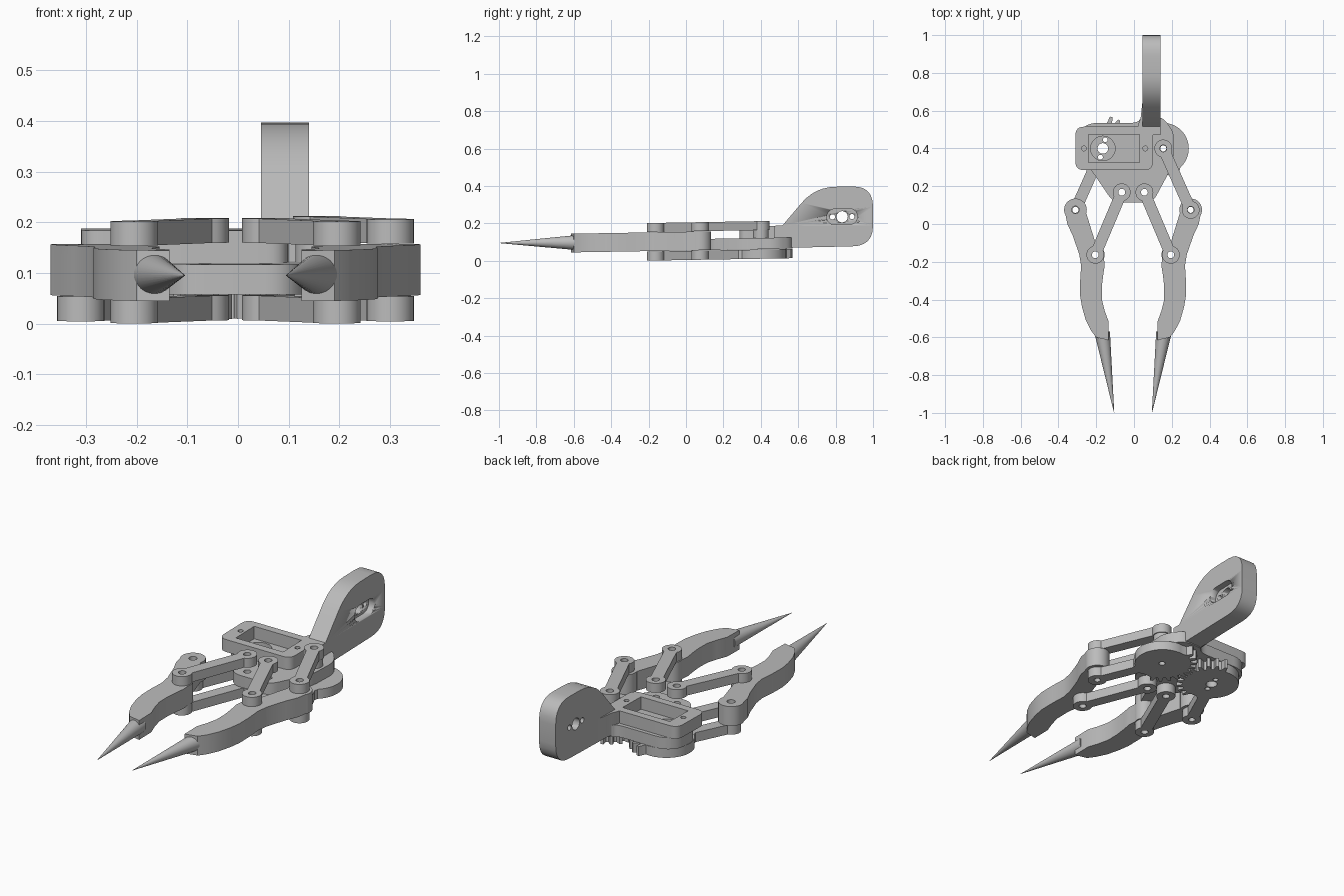
import bpy, bmesh
from math import sin, cos, pi, atan2, hypot, radians
from mathutils import Matrix, Vector

if "Cube" in bpy.data.objects:
    bpy.data.objects.remove(bpy.data.objects["Cube"])

TILT = 0.017      # the whole mechanism leans slightly up toward the back
MID = -0.005      # symmetry line of the mechanism
GREY = (0.5, 0.5, 0.5, 1)

mat = bpy.data.materials.new("plain grey")
mat.use_nodes = True
mat.diffuse_color = GREY
mat.node_tree.nodes["Principled BSDF"].inputs["Base Color"].default_value = GREY


def finish(name, mesh):
    """Lean, shade and link a finished mesh."""
    for v in mesh.vertices:
        v.co.z += TILT * v.co.y
    mesh.materials.clear()
    mesh.materials.append(mat)
    obj = bpy.data.objects.new(name, mesh)
    bpy.context.collection.objects.link(obj)
    bpy.ops.object.select_all(action='DESELECT')
    obj.select_set(True)
    bpy.context.view_layer.objects.active = obj
    bpy.ops.object.shade_smooth_by_angle(angle=radians(30))
    return obj


def arc(c, r, a0, a1, n=20):
    return [(c[0] + r * cos(a0 + (a1 - a0) * i / n),
             c[1] + r * sin(a0 + (a1 - a0) * i / n)) for i in range(n + 1)]


def circle(c, r, n=28):
    return arc(c, r, 0, 2 * pi, n)[:-1]


def rounded(corners, r, n=6):
    """Polygon with every corner eased by distance r."""
    out = []
    for i, p in enumerate(corners):
        p = Vector(p)
        a, b = Vector(corners[i - 1]), Vector(corners[(i + 1) % len(corners)])
        s = p + (a - p).normalized() * min(r, (a - p).length * 0.48)
        e = p + (b - p).normalized() * min(r, (b - p).length * 0.48)
        for k in range(n + 1):
            t = k / n
            out.append(tuple(s * (1 - t) ** 2 + p * 2 * t * (1 - t) + e * t * t))
    return out


def plate(name, loops, z0, z1, matrix=None):
    """Extrude an outline (first loop) with holes (other loops)."""
    cu = bpy.data.curves.new(name, 'CURVE')
    cu.dimensions, cu.fill_mode, cu.extrude = '2D', 'BOTH', (z1 - z0) / 2
    for pts in loops:
        sp = cu.splines.new('POLY')
        sp.points.add(len(pts) - 1)
        for q, p in zip(sp.points, pts):
            q.co = (p[0], p[1], 0, 1)
        sp.use_cyclic_u = True
    tmp = bpy.data.objects.new(name + "_outline", cu)
    mesh = bpy.data.meshes.new_from_object(tmp)
    bpy.data.objects.remove(tmp)
    bpy.data.curves.remove(cu)
    bm = bmesh.new()
    bm.from_mesh(mesh)
    bmesh.ops.remove_doubles(bm, verts=bm.verts, dist=1e-5)
    bmesh.ops.translate(bm, verts=bm.verts, vec=(0, 0, (z0 + z1) / 2))
    if matrix:
        bm.transform(matrix)
    bmesh.ops.recalc_face_normals(bm, faces=bm.faces)
    bm.to_mesh(mesh)
    bm.free()
    return finish(name, mesh)


def link_bar(name, p, q, z0, z1, r=0.047, w=0.03, hole=0.018):
    """Bar with a round eye at each end."""
    a = atan2(q[1] - p[1], q[0] - p[0])
    d = atan2(w, (r * r - w * w) ** 0.5)
    outline = arc(p, r, a + d, a + 2 * pi - d) + arc(q, r, a - pi + d, a + pi - d)
    plate(name, [outline, circle(p, hole), circle(q, hole)], z0, z1)


LOW, HIGH = (0.004, 0.053), (0.157, 0.205)

for side, s in (("right", -1), ("left", 1)):
    def at(d, y):
        return (MID + s * d, y)
    gear_c, outer, inner, lower = at(0.16, 0.4), at(0.305, 0.075), at(0.06, 0.168), at(0.2, -0.163)

    # finger: curved jaw with two pivot holes
    jaw = [(-0.247, 0.055), (-0.195, -0.113)]
    jaw += arc((-0.2, -0.163), 0.05, 1.2, -0.4, 8)
    jaw += [(-0.15, -0.22), (-0.158, -0.27), (-0.165, -0.33), (-0.165, -0.4), (-0.15, -0.46),
            (-0.13, -0.515), (-0.13, -0.615), (-0.195, -0.6), (-0.222, -0.565), (-0.25, -0.51),
            (-0.27, -0.44), (-0.28, -0.38), (-0.28, -0.3), (-0.275, -0.22), (-0.285, -0.16),
            (-0.32, -0.06), (-0.348, 0.0)]
    jaw += arc((-0.305, 0.075), 0.06, -2.6, -2 * pi - 0.35, 20)
    jaw = [(MID - s * x, y) for x, y in jaw]
    plate(side + "_finger", [jaw, circle(outer, 0.02), circle(lower, 0.02)], 0.055, 0.155)

    # pointed claw
    base, tip = Vector((*at(0.163, -0.575), 0.107)), Vector((*at(0.1, -1.0), 0.112))
    axis = tip - base
    bm = bmesh.new()
    bmesh.ops.create_cone(bm, cap_ends=True, segments=32, radius1=0.041, radius2=0.0005,
                          depth=axis.length)
    bm.transform(Matrix.Translation((base + tip) / 2) @ axis.to_track_quat('Z', 'Y').to_matrix().to_4x4())
    me = bpy.data.meshes.new(side + "_claw")
    bm.to_mesh(me)
    bm.free()
    finish(side + "_claw", me)

    # links to the finger
    link_bar(side + "_inner_link_top", inner, lower, *HIGH)
    link_bar(side + "_inner_link_bottom", inner, lower, *LOW)
    start = (Vector(gear_c) * 0.7 + Vector(outer) * 0.3)
    link_bar(side + "_drive_arm", start, outer, *LOW, hole=0.016)

    # gear: plain disc with teeth on the meshing side
    facing = 0 if s < 0 else pi
    pitch, span = radians(15), radians(82)
    rim = arc(gear_c, 0.135, facing + span, facing + 2 * pi - span, 40)
    shift = 0 if s < 0 else 0.5
    for k in range(-5, 6 - (s > 0)):
        a = facing + (k + shift) * pitch
        for da, r in ((-0.33, 0.143), (-0.16, 0.173), (0.16, 0.173), (0.33, 0.143)):
            rim.append((gear_c[0] + r * cos(a + da * pitch), gear_c[1] + r * sin(a + da * pitch)))
    holes = [circle(gear_c, 0.028 if s < 0 else 0.016)]
    if s < 0:
        for a in (1.3, 1.3 + pi):
            holes.append(circle((gear_c[0] + 0.048 * cos(a), gear_c[1] + 0.048 * sin(a)), 0.013, 16))
    plate(side + "_gear", [rim] + holes, *LOW)

# idler link and its post, one side only
pivot = (MID + 0.16, 0.4)
link_bar("idler_link", pivot, (MID + 0.305, 0.075), *HIGH)
plate("idler_post", [circle(pivot, 0.042), circle(pivot, 0.018)], 0.11, 0.157)

# base plate
base = rounded([(-0.30, 0.36), (-0.25, 0.32), (-0.11, 0.115), (0.10, 0.115), (0.205, 0.31), (0.215, 0.48),
                (0.15, 0.57), (0.04, 0.57), (0.02, 0.535), (-0.24, 0.535), (-0.30, 0.48)], 0.045)
plate("base_plate", [base, circle((-0.065, 0.168), 0.018), circle((0.055, 0.168), 0.018),
                     circle((-0.165, 0.4), 0.065), circle(pivot, 0.018)], 0.055, 0.115)

# motor housing with open pocket and screw holes
shell = rounded([(-0.31, 0.285), (0.1, 0.285), (0.1, 0.515), (-0.31, 0.515)], 0.045)
pocket = [(-0.24, 0.325), (0.03, 0.325), (0.03, 0.475), (-0.24, 0.475)]
plate("motor_housing", [shell, pocket, circle((-0.265, 0.4), 0.013, 16),
                        circle((0.06, 0.4), 0.013, 16)], 0.115, 0.179)

# upright mounting arm with a slotted recess on one face
SIDEWAYS = Matrix(((0, 0, 1, 0), (1, 0, 0, 0), (0, 1, 0, 0), (0, 0, 0, 1)))
hub = (0.835, 0.221)
profile = [(0.47, 0.06), (0.47, 0.179), (0.515, 0.179)]
profile += rounded([(0.515, 0.179), (0.69, 0.382), (1.0, 0.382), (1.0, 0.062), (0.6, 0.062)], 0.11)[7:-7]
profile += [(0.57, 0.06)]
arm = plate("mounting_arm", [profile, circle(hub, 0.03),
                             circle((0.783, 0.221), 0.014, 16), circle((0.887, 0.221), 0.014, 16)],
            0.045, 0.14, SIDEWAYS)
slot = arc((0.795, 0.221), 0.042, pi / 2, 3 * pi / 2, 12) + arc((0.875, 0.221), 0.042, -pi / 2, pi / 2, 12)
cutter = plate("slot_cutter", [slot], 0.105, 0.2, SIDEWAYS)
cutter.hide_render = True
cutter.hide_set(True)
cut = arm.modifiers.new("slot", 'BOOLEAN')
cut.operation, cut.object, cut.solver = 'DIFFERENCE', cutter, 'EXACT'

# gusset easing the arm into the housing
plate("arm_gusset", [[(0.02, 0.49), (0.02, 0.52), (0.035, 0.56), (0.046, 0.66),
                      (0.06, 0.66), (0.06, 0.49)]], 0.064, 0.179)
